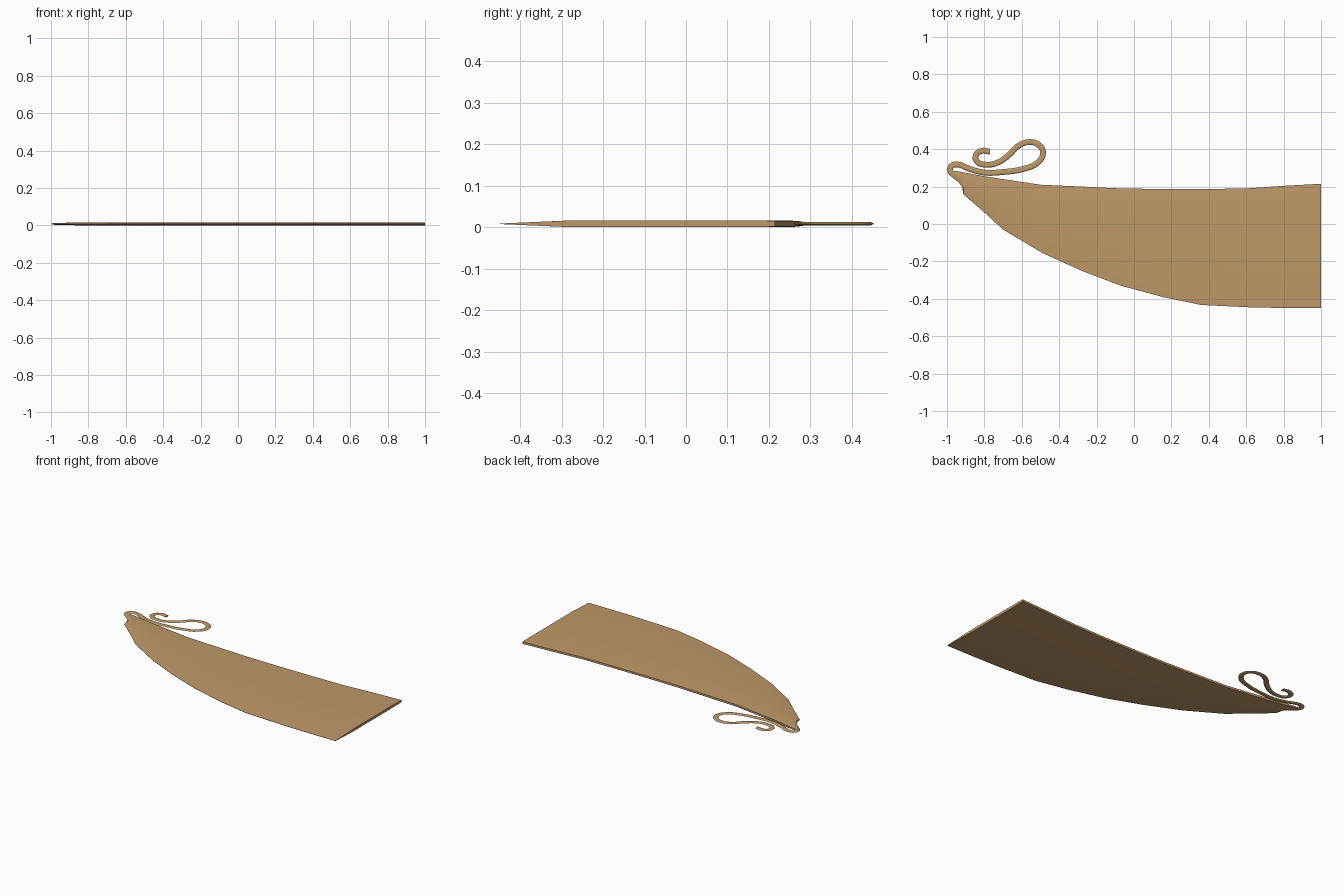
import bpy, bmesh

if "Cube" in bpy.data.objects:
    bpy.data.objects.remove(bpy.data.objects["Cube"])

MID = 0.008    # mid-plane height of the flat model
HALF = 0.008   # half thickness of the blade

mat = bpy.data.materials.new("tan")
mat.diffuse_color = (0.52, 0.32, 0.14, 1)
mat.use_nodes = True
mat.node_tree.nodes["Principled BSDF"].inputs["Base Color"].default_value = mat.diffuse_color

# Blade: stations of (spine x, spine y, cutting-edge x, cutting-edge y, relative thickness)
stations = [
    (-0.975, 0.285, -0.990, 0.265, 0.55),
    (-0.950, 0.283, -0.940, 0.225, 0.65),
    (-0.925, 0.279, -0.918, 0.198, 0.75),
    (-0.905, 0.275, -0.912, 0.158, 0.85),
    (-0.80, 0.255, -0.80, 0.062, 1),
    (-0.70, 0.240, -0.70, -0.030, 1),
    (-0.50, 0.210, -0.49, -0.155, 1),
    (-0.28, 0.200, -0.28, -0.250, 1),
    (-0.07, 0.190, -0.07, -0.330, 1),
    (0.15, 0.187, 0.16, -0.392, 1),
    (0.38, 0.187, 0.36, -0.433, 1),
    (0.60, 0.190, 0.63, -0.446, 1),
    (0.80, 0.204, 0.80, -0.449, 1),
    (1.00, 0.215, 1.00, -0.450, 1),
]
# Cross-section: (fraction from spine to cutting edge, height factor)
section = [(0, -0.8), (0.05, -1), (0.74, -1), (1, -0.08),
           (1, 0.08), (0.74, 1), (0.05, 1), (0, 0.8)]

bm = bmesh.new()
rings = []
for sx, sy, ex, ey, t in stations:
    rings.append([bm.verts.new((sx + (ex - sx) * f, sy + (ey - sy) * f, MID + HALF * t * h))
                  for f, h in section])
n = len(section)
for a, b in zip(rings, rings[1:]):
    for i in range(n):
        j = (i + 1) % n
        bm.faces.new((a[i], a[j], b[j], b[i]))
bm.faces.new(rings[0])
bm.faces.new(rings[-1])
bmesh.ops.recalc_face_normals(bm, faces=bm.faces)
mesh = bpy.data.meshes.new("blade")
bm.to_mesh(mesh)
bm.free()
blade = bpy.data.objects.new("blade", mesh)
bpy.context.collection.objects.link(blade)
blade.data.materials.append(mat)

# Scroll: flattened tube that wraps the tip and curls back over the spine
path = [(-0.935, 0.250), (-0.970, 0.268), (-0.984, 0.292), (-0.972, 0.313),
        (-0.940, 0.318), (-0.880, 0.295), (-0.800, 0.275), (-0.700, 0.278),
        (-0.590, 0.295), (-0.515, 0.328), (-0.486, 0.382), (-0.510, 0.424),
        (-0.560, 0.438), (-0.615, 0.420), (-0.670, 0.368), (-0.730, 0.328),
        (-0.790, 0.317), (-0.838, 0.333), (-0.846, 0.366), (-0.815, 0.391),
        (-0.770, 0.386)]
cu = bpy.data.curves.new("scroll", 'CURVE')
cu.dimensions = '3D'
cu.bevel_depth = 0.0155
cu.bevel_resolution = 1
cu.resolution_u = 4
cu.use_fill_caps = True
sp = cu.splines.new('BEZIER')
sp.bezier_points.add(len(path) - 1)
for p, (x, y) in zip(sp.bezier_points, path):
    p.co = (x, y, 0)
    p.handle_left_type = p.handle_right_type = 'AUTO'
scroll = bpy.data.objects.new("scroll", cu)
scroll.location.z = MID
scroll.scale.z = 0.28
bpy.context.collection.objects.link(scroll)
cu.materials.append(mat)

# Convert the scroll to a mesh and shade both parts
bpy.context.view_layer.objects.active = scroll
scroll.select_set(True)
bpy.ops.object.convert(target='MESH')
blade.select_set(True)
bpy.ops.object.shade_smooth_by_angle(angle=0.5)
